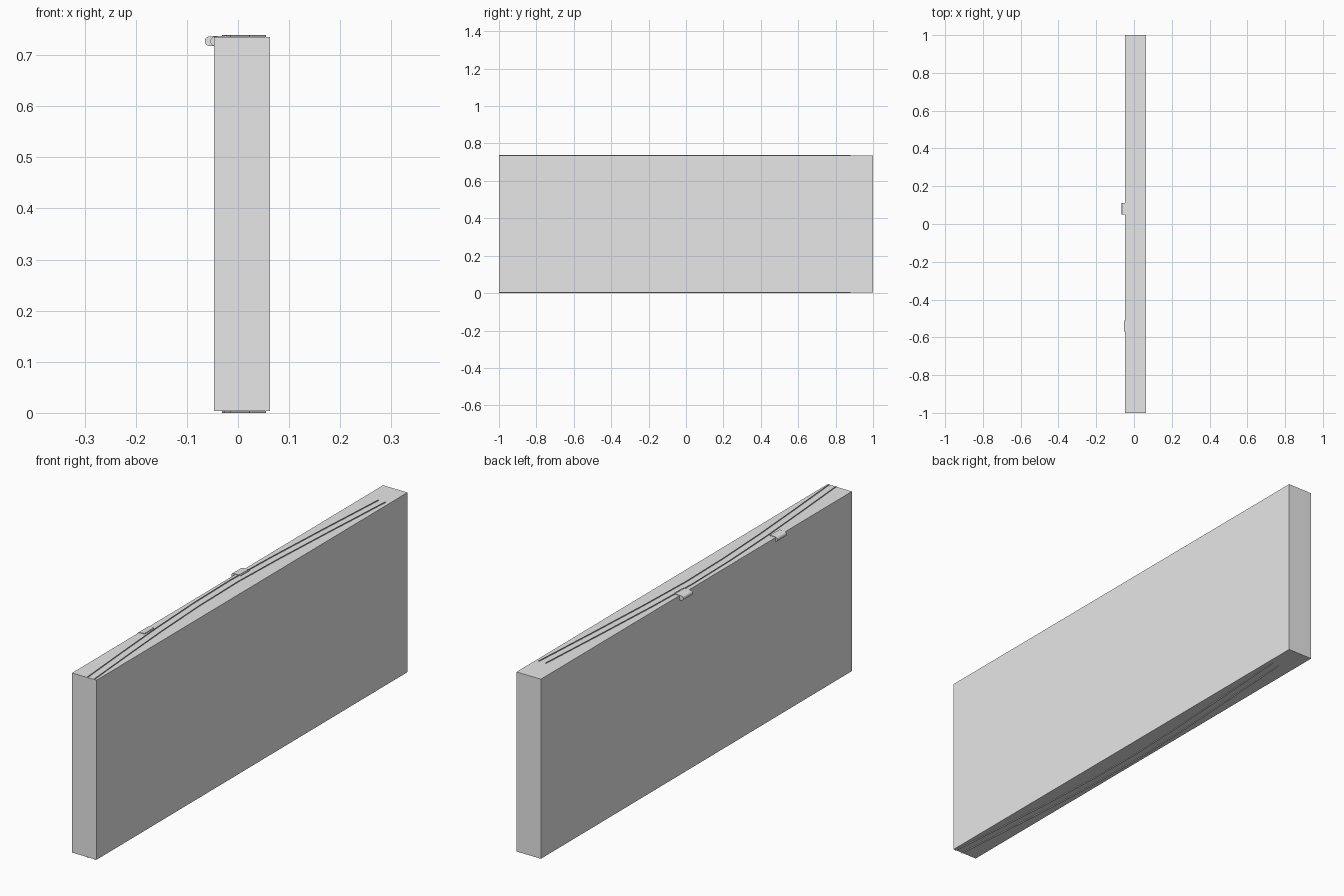
import bpy, bmesh, math

cube = bpy.data.objects.get("Cube")
if cube:
    bpy.data.objects.remove(cube, do_unlink=True)

grey = bpy.data.materials.new("light_grey")
grey.use_nodes = True
grey.diffuse_color = (0.8, 0.8, 0.8, 1)
grey.node_tree.nodes["Principled BSDF"].inputs["Base Color"].default_value = (0.8, 0.8, 0.8, 1)

LEFT, RIGHT = -0.047, 0.063
BOTTOM, TOP = 0.004, 0.735
RIB = 0.004


def finish(name, bm):
    bmesh.ops.recalc_face_normals(bm, faces=bm.faces)
    mesh = bpy.data.meshes.new(name)
    bm.to_mesh(mesh)
    bm.free()
    mesh.materials.append(grey)
    obj = bpy.data.objects.new(name, mesh)
    bpy.context.collection.objects.link(obj)
    return obj


def prism(name, outline, vector):
    """Closed outline pushed along a vector."""
    bm = bmesh.new()
    face = bm.faces.new([bm.verts.new(p) for p in outline])
    result = bmesh.ops.extrude_face_region(bm, geom=[face], use_keep_orig=True)
    moved = [v for v in result["geom"] if isinstance(v, bmesh.types.BMVert)]
    bmesh.ops.translate(bm, verts=moved, vec=vector)
    return finish(name, bm)


# Main slab
prism("slab", [(LEFT, -1, BOTTOM), (RIGHT, -1, BOTTOM),
               (RIGHT, 1, BOTTOM), (LEFT, 1, BOTTOM)], (0, 0, TOP - BOTTOM))

# Gently bowed thin ribs, a pair on the top and a pair underneath
PATH = [(0.023, -1), (0.003, -0.75), (-0.015, -0.5), (-0.027, -0.25),
        (-0.031, 0), (-0.022, 0.25), (-0.005, 0.55), (0.016, 0.88)]
HALF = 0.0005
for level, z in (("top", TOP), ("bottom", 0)):
    for side, shift in (("left", 0), ("right", 0.031)):
        near = [(x + shift - HALF, y, z) for x, y in PATH]
        far = [(x + shift + HALF, y, z) for x, y in reversed(PATH)]
        prism(f"{level}_rib_{side}", near + far, (0, 0, RIB))

# Round-nosed clips hooked over the top edge
RADIUS = 0.0095
for name, nose, y in (("middle_clip", -0.065, 0.05), ("front_clip", -0.054, -0.57)):
    centre = nose + RADIUS
    outline = [(-0.022, y, 0.738), (-0.022, y, 0.734)]
    outline += [(LEFT + 0.012, y, 0.734), (LEFT + 0.012, y, 0.7175)]
    for i in range(13):
        a = math.radians(270 - 15 * i)
        outline.append((centre + RADIUS * math.cos(a), y, 0.727 + RADIUS * math.sin(a)))
    clip = prism(name, outline, (0, 0.06, 0))
    bpy.ops.object.select_all(action="DESELECT")
    clip.select_set(True)
    bpy.context.view_layer.objects.active = clip
    bpy.ops.object.shade_smooth_by_angle()
